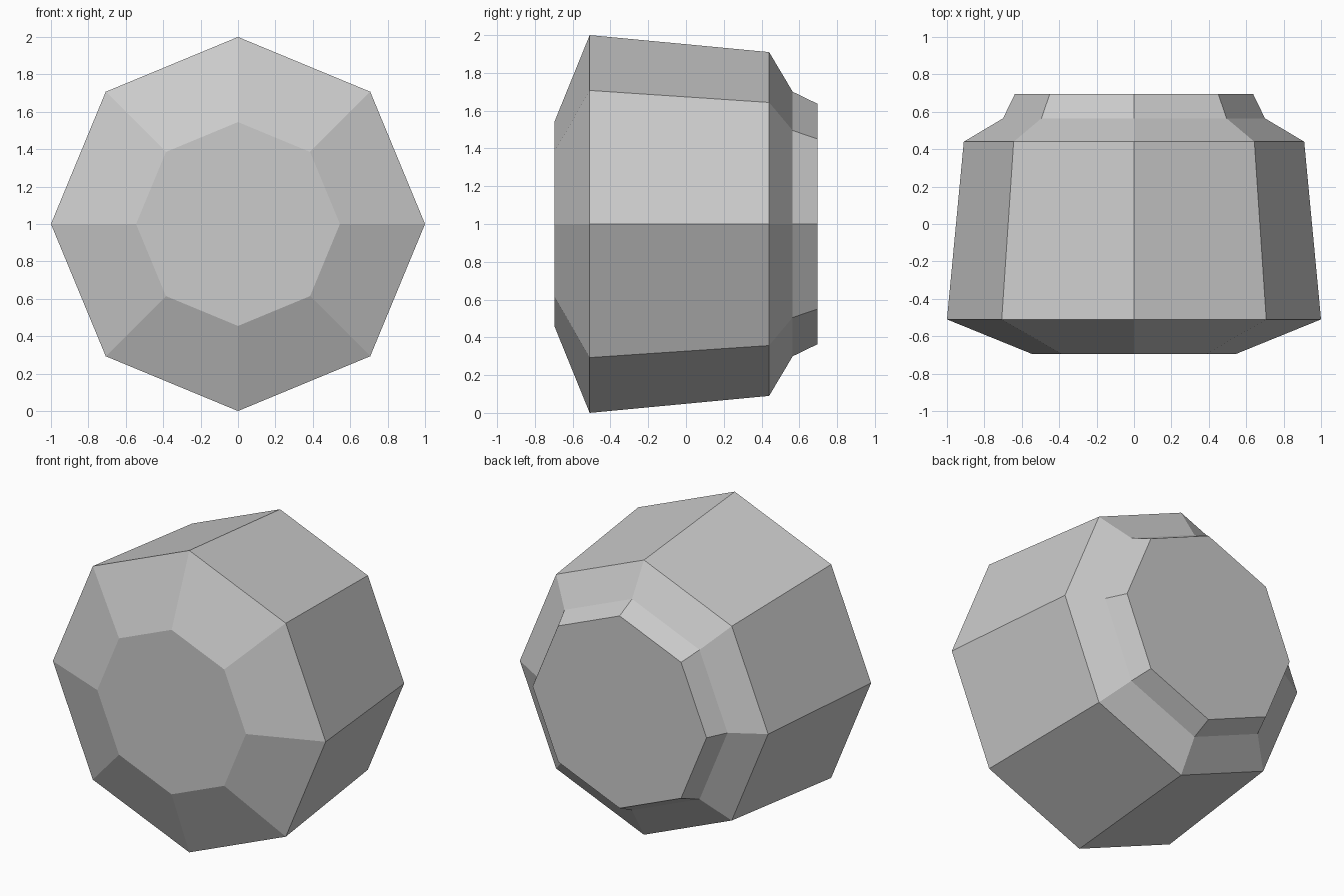
import bpy
import bmesh
from math import sin, cos, pi

SIDES = 8

cube = bpy.data.objects.get("Cube")
if cube:
    bpy.data.objects.remove(cube, do_unlink=True)

# Plain grey material
grey = bpy.data.materials.new("plain grey")
grey.use_nodes = True
colour = (0.6, 0.6, 0.6, 1)
grey.diffuse_color = colour
grey.node_tree.nodes["Principled BSDF"].inputs["Base Color"].default_value = colour

# Profile from front to back: (y, radius)
profile = [(-0.695, 0.545), (-0.51, 1.0), (0.44, 0.91), (0.565, 0.70), (0.695, 0.637)]


def ring(bm, y, radius):
    return [bm.verts.new((radius * cos(2 * pi * i / SIDES), y,
                          1 + radius * sin(2 * pi * i / SIDES)))
            for i in range(SIDES)]


# Faceted body: octagonal rings joined by flat quads, capped at both ends
bm = bmesh.new()
rings = [ring(bm, y, r) for y, r in profile]
for a, b in zip(rings, rings[1:]):
    for i in range(SIDES):
        j = (i + 1) % SIDES
        bm.faces.new((a[i], a[j], b[j], b[i]))
bm.faces.new(rings[0])
bm.faces.new(rings[-1])
bmesh.ops.recalc_face_normals(bm, faces=bm.faces)

mesh = bpy.data.meshes.new("octagonal_knob")
bm.to_mesh(mesh)
bm.free()
mesh.materials.append(grey)
knob = bpy.data.objects.new("octagonal_knob", mesh)
bpy.context.collection.objects.link(knob)
